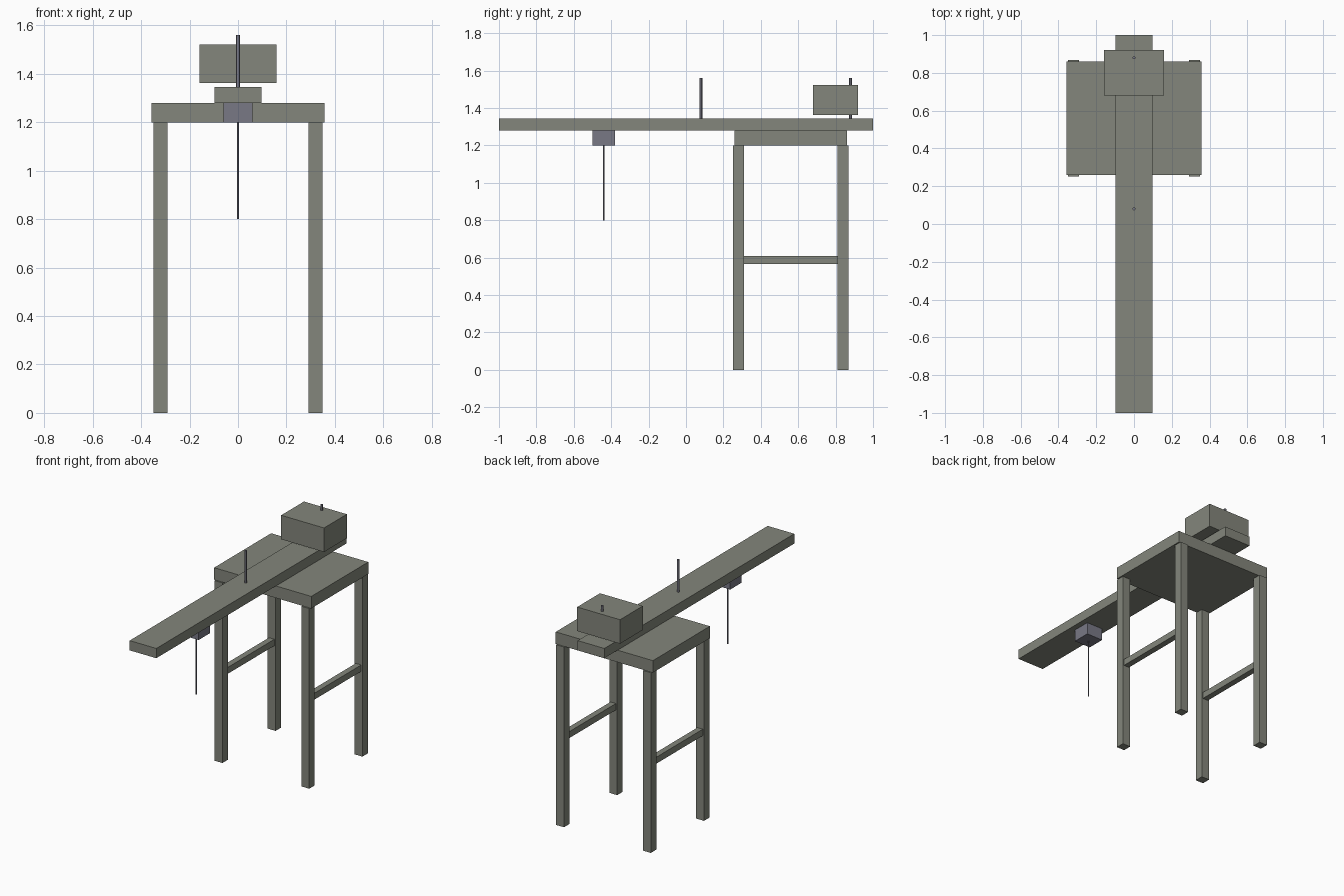
import bpy

if "Cube" in bpy.data.objects:
    bpy.data.objects.remove(bpy.data.objects["Cube"])


def material(name, rgb):
    m = bpy.data.materials.new(name)
    m.diffuse_color = (*rgb, 1)
    m.use_nodes = True
    m.node_tree.nodes["Principled BSDF"].inputs["Base Color"].default_value = m.diffuse_color
    return m


stone = material("grey green", (0.23, 0.24, 0.20))
metal = material("blue grey", (0.19, 0.19, 0.235))


def box(name, x, y, z, mat):
    """Box from (min, max) ranges on each axis."""
    r = (x, y, z)
    bpy.ops.mesh.primitive_cube_add(size=1, location=[(a + b) / 2 for a, b in r])
    ob = bpy.context.object
    ob.name = name
    ob.scale = [b - a for a, b in r]
    bpy.ops.object.transform_apply(location=False, rotation=False, scale=True)
    ob.data.materials.append(mat)


def rod(name, y, z0, z1, radius, mat):
    bpy.ops.mesh.primitive_cylinder_add(vertices=12, radius=radius, depth=z1 - z0,
                                        location=(0, y, (z0 + z1) / 2))
    ob = bpy.context.object
    ob.name = name
    ob.data.materials.append(mat)
    bpy.ops.object.shade_smooth_by_angle()


# Stand: table top, four legs, two side stretchers
box("table_top", (-0.358, 0.358), (0.26, 0.86), (1.20, 1.28), stone)
for side, sx in (("left", -0.32), ("right", 0.32)):
    for end, y in (("front", 0.28), ("back", 0.84)):
        box(f"{end}_{side}_leg", (sx - 0.029, sx + 0.029), (y - 0.029, y + 0.029), (0, 1.20), stone)
    box(f"{side}_stretcher", (sx - 0.02, sx + 0.02), (0.309, 0.811), (0.565, 0.608), stone)

# Long beam with its counterweight
box("beam", (-0.098, 0.098), (-1, 1), (1.28, 1.345), stone)
box("counterweight", (-0.158, 0.158), (0.68, 0.92), (1.362, 1.522), stone)

# Upright pins, hanging block and thin rod
rod("middle_pin", 0.08, 1.345, 1.56, 0.008, metal)
rod("back_pin", 0.88, 1.345, 1.56, 0.008, metal)
box("hanging_block", (-0.06, 0.06), (-0.50, -0.38), (1.20, 1.28), metal)
rod("hanging_rod", -0.44, 0.80, 1.20, 0.004, metal)
